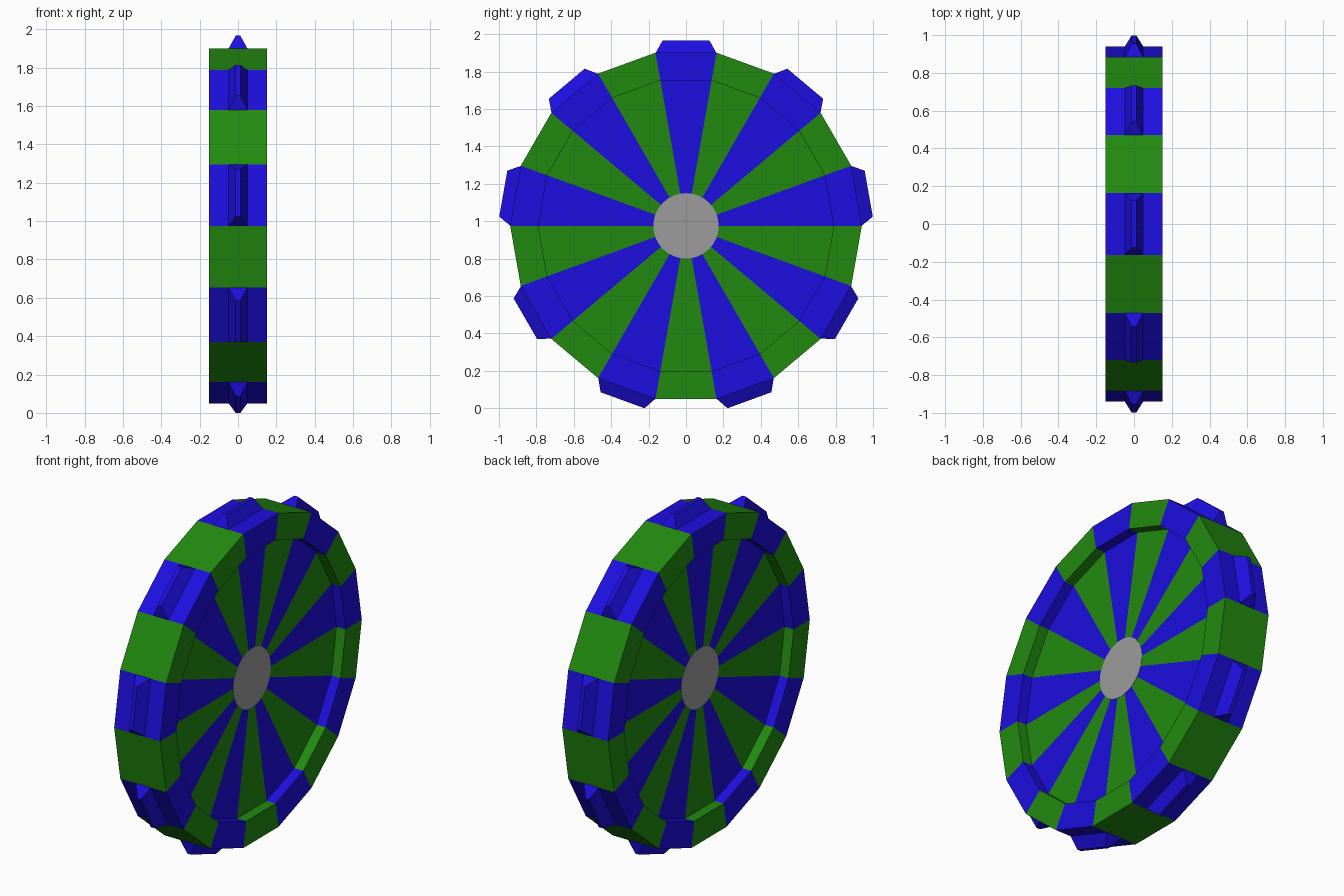
import bpy, bmesh
from math import radians, cos, pi
from mathutils import Matrix, Vector

if "Cube" in bpy.data.objects:
    bpy.data.objects.remove(bpy.data.objects["Cube"])

SIDES = 18
STEP = 2 * pi / SIDES
R_OUT, R_IN = 0.94, 0.79
APOTHEM = R_OUT * cos(STEP / 2)
HALF_W, DISC_X = 0.15, 0.09
CENTRE = Vector((0, 0, 0.975))


def material(name, rgb):
    m = bpy.data.materials.new(name)
    m.diffuse_color = (*rgb, 1)
    m.use_nodes = True
    m.node_tree.nodes["Principled BSDF"].inputs["Base Color"].default_value = m.diffuse_color
    return m


def add_object(name, bm, mats=()):
    bmesh.ops.recalc_face_normals(bm, faces=bm.faces)
    me = bpy.data.meshes.new(name)
    bm.to_mesh(me)
    bm.free()
    for m in mats:
        me.materials.append(m)
    ob = bpy.data.objects.new(name, me)
    ob.location = CENTRE
    bpy.context.collection.objects.link(ob)
    return ob


blue = material("blue", (0.0123, 0.0044, 0.745))
green = material("green", (0.0156, 0.254, 0.005))
grey = material("grey", (0.334, 0.334, 0.334))

# Wheel body: rim and recessed disc, one profile spun around the x axis
bm = bmesh.new()
half = [(DISC_X, 0), (DISC_X, R_IN), (HALF_W, R_IN), (HALF_W, R_OUT)]
profile = half + [(-x, r) for x, r in reversed(half)]
verts = [bm.verts.new((x, r, 0)) for x, r in profile]
edges = [bm.edges.new(pair) for pair in zip(verts, verts[1:])]
bmesh.ops.spin(bm, geom=verts + edges, cent=(0, 0, 0), axis=(1, 0, 0),
               angle=2 * pi, steps=SIDES)
bmesh.ops.remove_doubles(bm, verts=bm.verts, dist=1e-4)
# Alternate the colours by sector
for f in bm.faces:
    c = f.calc_center_median()
    f.material_index = int((Vector((c.y, c.z)).angle_signed(Vector((1, 0))) % (2 * pi)) / STEP) % 2
add_object("wheel_body", bm, (blue, green))

# Treads: a tapered block on each blue sector
bm = bmesh.new()
for i in range(0, SIDES, 2):
    rot = Matrix.Rotation((i + 0.5) * STEP - pi / 2, 4, 'X')
    rings = []
    for hx, hy, r in ((0.05, 0.163, APOTHEM - 0.002), (0.012, 0.125, 0.992)):
        rings.append([bm.verts.new(rot @ Vector((sx * hx, sy * hy, r)))
                      for sx, sy in ((-1, -1), (1, -1), (1, 1), (-1, 1))])
    base, top = rings
    bm.faces.new(base[::-1])
    bm.faces.new(top)
    for k in range(4):
        n = (k + 1) % 4
        bm.faces.new((base[k], base[n], top[n], top[k]))
add_object("treads", bm, (blue,))

# Hub cap through the middle
bm = bmesh.new()
bmesh.ops.create_cone(bm, cap_ends=True, segments=32, radius1=0.175, radius2=0.175,
                      depth=2 * DISC_X + 0.003, matrix=Matrix.Rotation(radians(90), 4, 'Y'))
add_object("hub", bm, (grey,))
